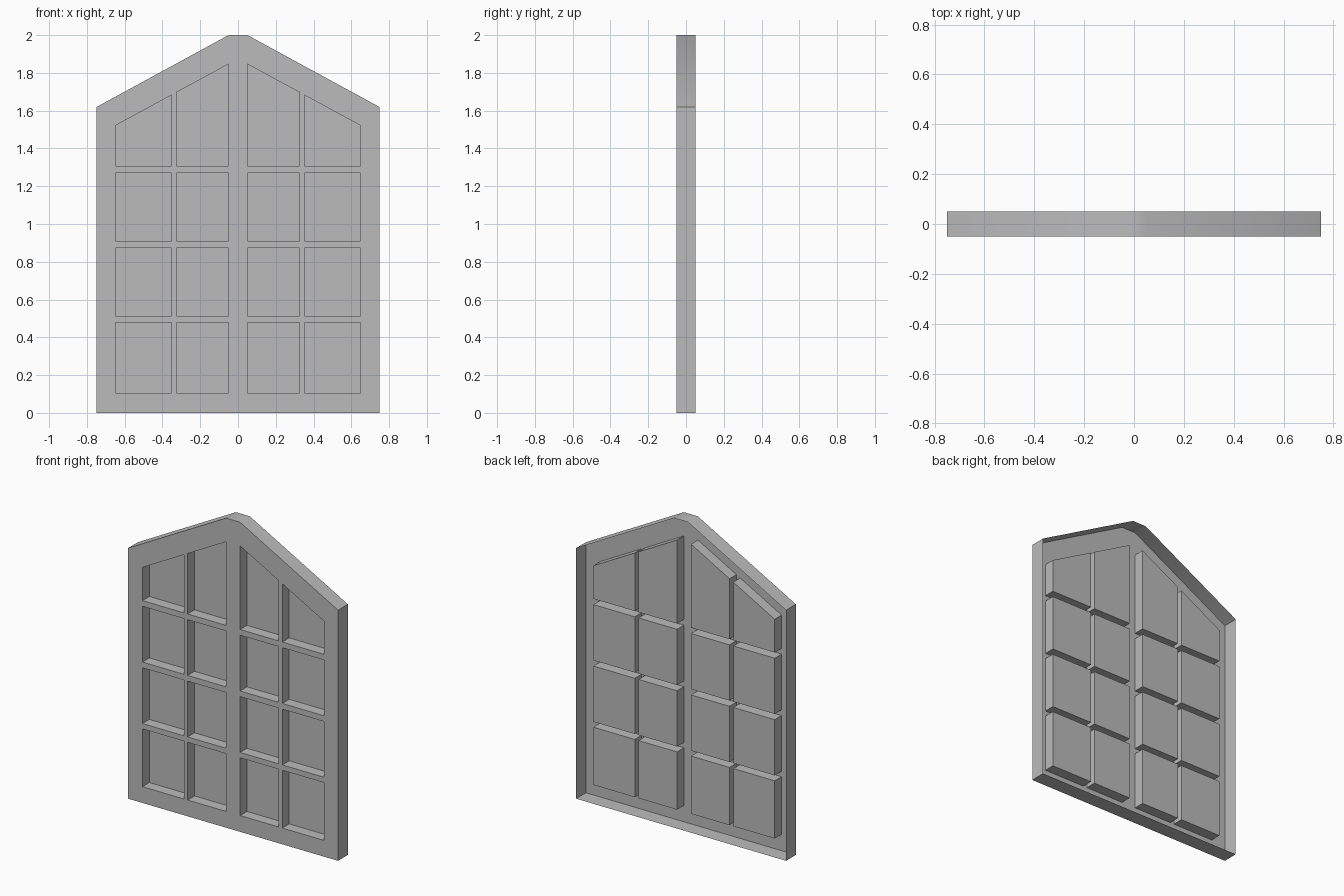
import bpy
import bmesh

cube = bpy.data.objects.get("Cube")
if cube:
    bpy.data.objects.remove(cube, do_unlink=True)

FRONT, BACK, PANE = -0.05, 0.05, 0.02   # depths of front face, open back, panes
SLOPE = 0.544                           # pitch of the gable

grey = bpy.data.materials.new("plain grey")
grey.use_nodes = True
colour = (0.5, 0.5, 0.5, 1)
grey.diffuse_color = colour
grey.node_tree.nodes["Principled BSDF"].inputs["Base Color"].default_value = colour


def loop(bm, outline, y):
    """Closed ring of edges from (x, z) points at depth y."""
    verts = [bm.verts.new((x, y, z)) for x, z in outline]
    edges = [bm.edges.new((a, b)) for a, b in zip(verts, verts[1:] + verts[:1])]
    return verts, edges


def wall(bm, ring, depth):
    """Strip of faces running back from a ring."""
    back = [bm.verts.new((v.co.x, depth, v.co.z)) for v in ring]
    for i in range(len(ring)):
        j = (i + 1) % len(ring)
        bm.faces.new((ring[i], ring[j], back[j], back[i]))


def finish(bm, name):
    bmesh.ops.recalc_face_normals(bm, faces=bm.faces)
    front = [f for f in bm.faces if abs(f.normal.y) > 0.9]
    if front[0].normal.y > 0:
        bmesh.ops.reverse_faces(bm, faces=bm.faces)
    mesh = bpy.data.meshes.new(name)
    bm.to_mesh(mesh)
    bm.free()
    mesh.materials.append(grey)
    obj = bpy.data.objects.new(name, mesh)
    bpy.context.collection.objects.link(obj)
    bpy.ops.object.select_all(action="DESELECT")
    obj.select_set(True)
    bpy.context.view_layer.objects.active = obj
    bpy.ops.object.shade_smooth_by_angle()


# Pane outlines: four rows in two columns, mirrored; the top row follows the gable
rows = [(0.105, 0.478), (0.513, 0.873), (0.91, 1.27), (1.307, None)]
columns = [(0.05, 0.325), (0.352, 0.648)]
panes = []
for side in (-1, 1):
    for x0, x1 in columns:
        for z0, z1 in rows:
            top0, top1 = (z1 or 1.874 - SLOPE * x for x in (x0, x1))
            panes.append([(side * x0, z0), (side * x1, z0),
                          (side * x1, top1), (side * x0, top0)])

# Frame: pierced front face, outer rim and the reveals around each pane
outline = [(-0.75, 0), (0.75, 0), (0.75, 1.619), (0.05, 2), (-0.05, 2), (-0.75, 1.619)]
bm = bmesh.new()
rim, edges = loop(bm, outline, FRONT)
reveals = []
for pane in panes:
    ring, ring_edges = loop(bm, pane, FRONT)
    reveals.append(ring)
    edges += ring_edges
bmesh.ops.triangle_fill(bm, edges=edges, use_beauty=True, normal=(0, -1, 0))
wall(bm, rim, BACK)
for ring in reveals:
    wall(bm, ring, PANE)
finish(bm, "window_frame")

# Panes set at the back of the reveals
bm = bmesh.new()
for pane in panes:
    order = pane if pane[1][0] > pane[0][0] else pane[::-1]
    bm.faces.new([bm.verts.new((x, PANE, z)) for x, z in order])
for f in bm.faces:
    f.normal_update()
    if f.normal.y > 0:
        f.normal_flip()
finish(bm, "window_panes")
